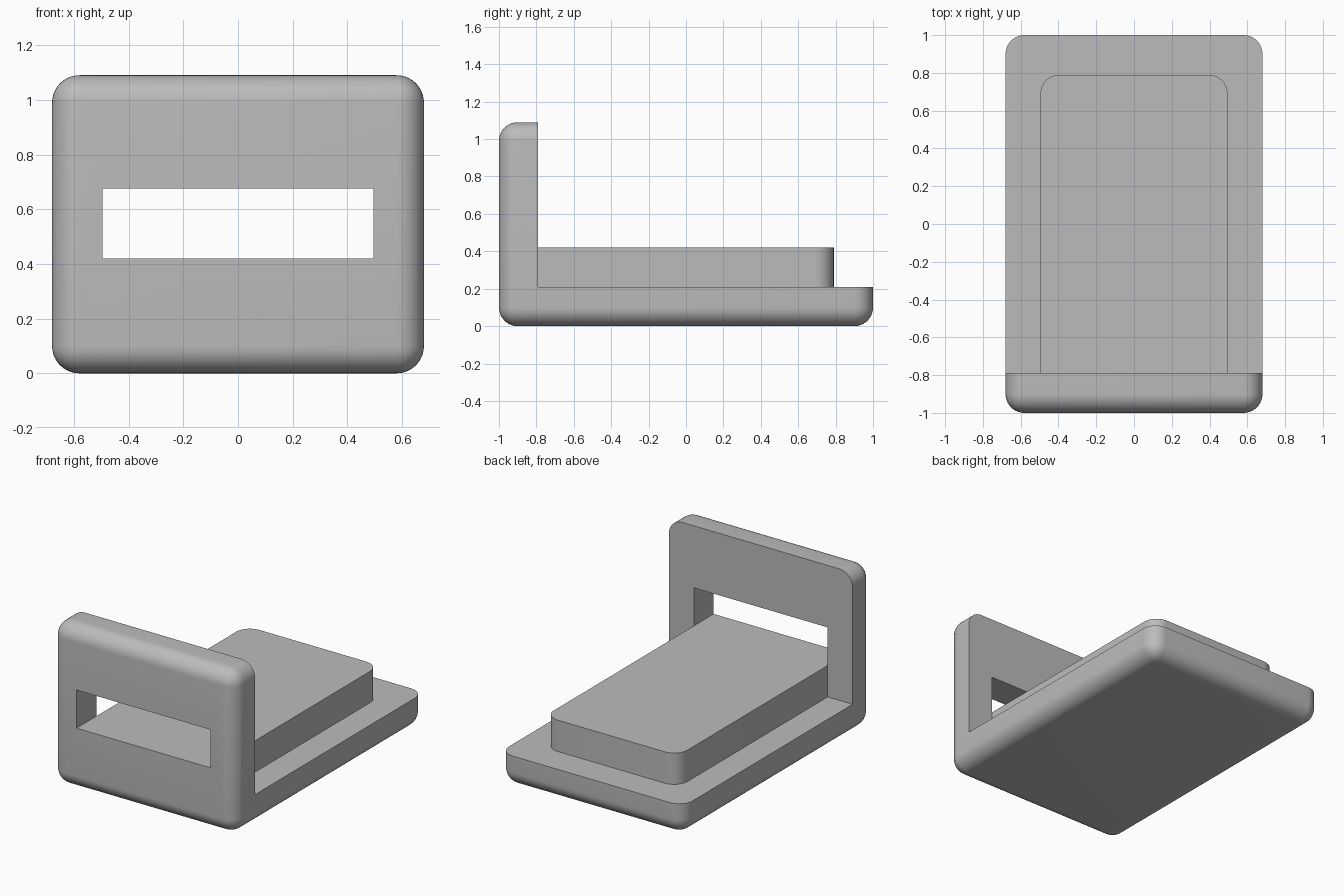
import bpy
import bmesh
from math import radians

cube = bpy.data.objects.get("Cube")
if cube:
    bpy.data.objects.remove(cube, do_unlink=True)

HALF_W, HEIGHT = 0.68, 1.09
HEAD_Y = -0.79          # back face of the headboard
BASE_Z, PAD_Z = 0.21, 0.42
INNER_W = 0.495
RADIUS = 0.1

grey = bpy.data.materials.new("plain grey")
grey.use_nodes = True
colour = (0.5, 0.5, 0.5, 1)
grey.diffuse_color = colour
grey.node_tree.nodes["Principled BSDF"].inputs["Base Color"].default_value = colour


def box(name, low, high, round_edge=None):
    """Box between two corners; edges chosen by round_edge are rounded."""
    bm = bmesh.new()
    bmesh.ops.create_cube(bm, size=1)
    for v in bm.verts:
        v.co = [lo + (c + 0.5) * (hi - lo) for c, lo, hi in zip(v.co, low, high)]
    if round_edge:
        edges = [e for e in bm.edges if round_edge(e)]
        bmesh.ops.bevel(bm, geom=edges, offset=RADIUS, segments=10,
                        profile=0.5, affect='EDGES', clamp_overlap=True)
    bmesh.ops.recalc_face_normals(bm, faces=bm.faces)
    mesh = bpy.data.meshes.new(name)
    bm.to_mesh(mesh)
    bm.free()
    mesh.materials.append(grey)
    obj = bpy.data.objects.new(name, mesh)
    bpy.context.collection.objects.link(obj)
    return obj


def select(obj):
    bpy.ops.object.select_all(action='DESELECT')
    obj.select_set(True)
    bpy.context.view_layer.objects.active = obj


def cut(obj, cutter):
    mod = obj.modifiers.new("cut", 'BOOLEAN')
    mod.operation = 'DIFFERENCE'
    mod.solver = 'EXACT'
    mod.object = cutter
    select(obj)
    bpy.ops.object.modifier_apply(modifier=mod.name)
    bpy.data.objects.remove(cutter, do_unlink=True)


# Base and headboard: one rounded block with its upper back cut away
frame = box("base_and_headboard", (-HALF_W, -1, 0), (HALF_W, 1, HEIGHT), lambda e: True)
cut(frame, box("upper_cutter", (-1, HEAD_Y, BASE_Z), (1, 2, 2)))

# Slot through the headboard, level with the top of the pad
cut(frame, box("slot_cutter", (-INNER_W, -2, PAD_Z), (INNER_W, 0, 0.675)))

# Raised pad with two rounded corners at its free end
pad = box("raised_pad", (-INNER_W, HEAD_Y, BASE_Z), (INNER_W, 0.79, PAD_Z),
          lambda e: all(v.co.y > 0 for v in e.verts)
          and abs(e.verts[0].co.z - e.verts[1].co.z) > 0.1)

for part in (frame, pad):
    select(part)
    bpy.ops.object.shade_smooth_by_angle(angle=radians(30))
